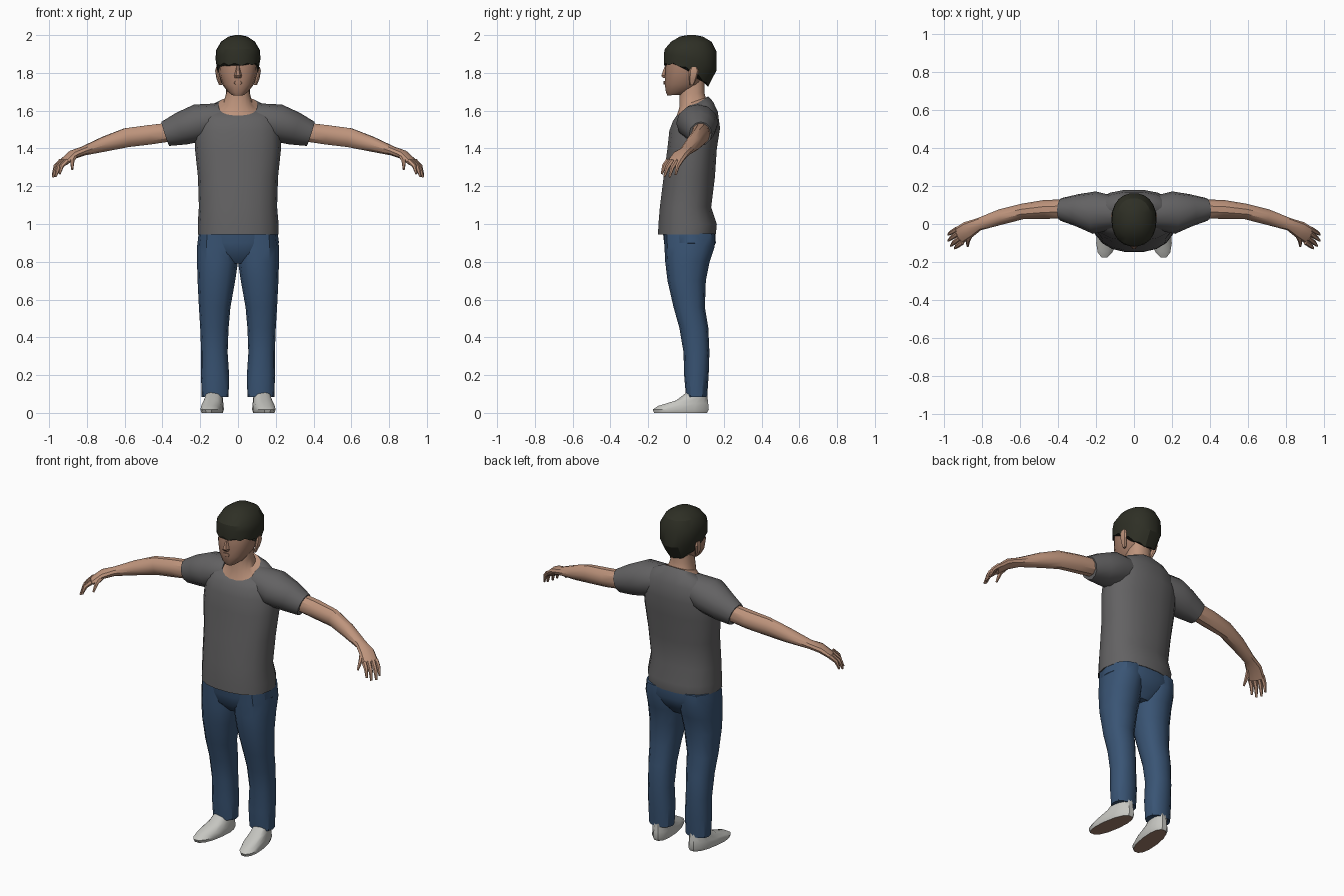
import bpy, math
from mathutils import Vector


def mat(name, r, g, b):
    m = bpy.data.materials.new(name)
    lin = [((c / 255 + 0.055) / 1.055) ** 2.4 for c in (r, g, b)]
    m.diffuse_color = (*lin, 1)
    return m


SKIN = mat("skin", 190, 148, 124)
FACE = mat("face_tan", 168, 128, 107)
SHIRT = mat("shirt_grey", 99, 98, 99)
DENIM = mat("denim_blue", 57, 84, 116)
HAIR = mat("hair_dark", 46, 47, 37)
SHOE = mat("shoe_white", 198, 198, 193)
SOLE = mat("sole_brown", 160, 126, 108)


def spow(v, p):
    return math.copysign(abs(v) ** (2 / p), v)


def flat_ring(z, cx, cy, rx, ry, tilt=0, bend=0, n=14, p=2.3, zig=0):
    """Horizontal superellipse; tilt and bend lift it along y."""
    pts = []
    for i in range(n):
        a = 2 * math.pi * i / n
        x, y = rx * spow(math.cos(a), p), ry * spow(math.sin(a), p)
        pts.append(Vector((cx + x, cy + y, z + tilt * y + bend * y * y + zig * (-1) ** i)))
    return pts


def path_rings(stops, n=10):
    """Cross-sections along a path; each stop is x, y, z, half width, half height."""
    c = [Vector(s[:3]) for s in stops]
    rings = []
    for i, s in enumerate(stops):
        d = (c[min(i + 1, len(c) - 1)] - c[max(i - 1, 0)]).normalized()
        side = d.cross(Vector((0, 0, 1))).normalized()
        up = side.cross(d)
        rings.append([c[i] + side * s[3] * math.cos(2 * math.pi * k / n)
                      + up * s[4] * math.sin(2 * math.pi * k / n) for k in range(n)])
    return rings


def loft(name, rings, material, mirror=False, angle=35):
    n = len(rings[0])
    verts = [v for r in rings for v in r]
    faces = [(j * n + i, j * n + (i + 1) % n, (j + 1) * n + (i + 1) % n, (j + 1) * n + i)
             for j in range(len(rings) - 1) for i in range(n)]
    faces += [tuple(reversed(range(n))), tuple(range(len(verts) - n, len(verts)))]
    me = bpy.data.meshes.new(name)
    me.from_pydata(verts, [], faces)
    me.materials.append(material)
    ob = bpy.data.objects.new(name, me)
    bpy.context.collection.objects.link(ob)
    bpy.ops.object.select_all(action='DESELECT')
    ob.select_set(True)
    bpy.context.view_layer.objects.active = ob
    # consistent outward normals
    bpy.ops.object.mode_set(mode='EDIT')
    bpy.ops.mesh.select_all(action='SELECT')
    bpy.ops.mesh.normals_make_consistent(inside=False)
    bpy.ops.object.mode_set(mode='OBJECT')
    bpy.ops.object.shade_smooth_by_angle(angle=math.radians(angle))
    if mirror:
        ob.modifiers.new("mirror", 'MIRROR').use_mirror_merge = False
    return ob


def spans(rows, **kw):
    """Rings from z, x min, x max, y min, y max, tilt."""
    return [flat_ring(z, (a + b) / 2, (c + d) / 2, (b - a) / 2, (d - c) / 2, t, **kw)
            for z, a, b, c, d, t in rows]


# Shirt body, ending in a scooped neckline
neckline = (1.625, -.105, .105, -.05, .12, .6)
loft("shirt_body", spans([
    (.945, -.213, .215, -.15, .16, 0), (1.0, -.213, .215, -.148, .165, 0),
    (1.09, -.207, .207, -.14, .135, 0), (1.25, -.212, .212, -.12, .155, 0),
    (1.40, -.228, .228, -.10, .165, 0), (1.50, -.225, .225, -.09, .182, .05),
    (1.57, -.21, .21, -.07, .17, .2), (1.605, -.17, .17, -.058, .145, .42),
    neckline], n=18), SHIRT)

# Sleeves
loft("sleeve", path_rings([
    (.09, .06, 1.555, .085, .085), (.21, .06, 1.535, .112, .1),
    (.30, .073, 1.505, .085, .088), (.385, .077, 1.477, .06, .067)], 12), SHIRT, True)

# Neck, starting at the neckline
loft("neck", spans([
    neckline, (1.645, -.075, .075, -.035, .105, .35),
    (1.69, -.064, .064, -.035, .098, .1), (1.76, -.064, .064, -.03, .10, 0)], n=18), SKIN)

# Arms and palms
loft("arm", path_rings([
    (.35, .08, 1.488, .05, .052), (.47, .077, 1.472, .05, .054),
    (.59, .066, 1.457, .041, .053), (.70, .038, 1.425, .041, .042),
    (.82, -.002, 1.386, .033, .025), (.875, -.03, 1.367, .045, .024),
    (.925, -.062, 1.325, .046, .017)]), SKIN, True)

# Fingers: knuckle then tip
fingers = {
    "index_finger": ((.905, -.095, 1.335), (.945, -.128, 1.265)),
    "middle_finger": ((.92, -.075, 1.335), (.966, -.115, 1.25)),
    "ring_finger": ((.93, -.05, 1.335), (.98, -.088, 1.248)),
    "little_finger": ((.935, -.028, 1.335), (.98, -.055, 1.26)),
    "thumb": ((.86, -.05, 1.365), (.878, -.118, 1.29)),
}
for name, (a, b) in fingers.items():
    a, b = Vector(a), Vector(b)
    m = a.lerp(b, .5) + Vector((.008, -.004, .008))
    loft(name, path_rings([(*a, .014, .014), (*m, .012, .012), (*b, .006, .006)], 6), SKIN, True)

# Head
loft("head", spans([
    (1.683, -.032, .032, -.10, 0, .05), (1.70, -.055, .055, -.108, .04, .05),
    (1.74, -.084, .084, -.114, .08, 0), (1.80, -.102, .102, -.112, .11, 0),
    (1.86, -.106, .106, -.108, .13, 0), (1.93, -.09, .09, -.08, .12, 0)], n=14), FACE)

# Nose, lips and ears
loft("nose", [flat_ring(z, 0, y, rx, ry, n=6, p=2) for z, y, rx, ry in
              ((1.772, -.108, .018, .015), (1.785, -.112, .02, .022),
               (1.815, -.108, .012, .014), (1.84, -.102, .009, .01))], FACE)
loft("lips", [flat_ring(z, 0, -.106, rx, .012, n=8, p=2) for z, rx in
              ((1.738, .018), (1.746, .028), (1.757, .018))], FACE)
loft("ear", [flat_ring(z, x, y, rx, ry, n=8, p=2) for z, x, y, rx, ry in
             ((1.735, .092, .03, .008, .01), (1.77, .103, .036, .011, .02),
              (1.81, .110, .042, .011, .026), (1.83, .108, .042, .008, .016))], SKIN, True)

# Bowl-cut hair with a ragged rim, low at the nape
loft("hair", [
    flat_ring(1.825, 0, .0, .111, .118, -.478, -2.65, 22, 2.2, .006),
    flat_ring(1.875, 0, .022, .119, .141, -.3, -1, 22, 2.2),
    flat_ring(1.92, 0, .025, .116, .138, -.05, 0, 22, 2.2),
    flat_ring(1.965, 0, .028, .09, .108, 0, 0, 22, 2.2),
    flat_ring(1.992, 0, .028, .05, .062, 0, 0, 22, 2.2),
    flat_ring(2.0, 0, .028, .015, .02, 0, 0, 22, 2.2)], HAIR, angle=28)

# Trousers: hips and legs
loft("trouser_hips", spans([
    (.79, -.07, .07, -.06, .09, 0), (.84, -.17, .17, -.105, .13, 0),
    (.90, -.214, .217, -.118, .16, 0), (.965, -.207, .208, -.125, .155, 0)], n=18), DENIM)
loft("trouser_leg", spans([
    (.085, .05, .192, 0, .112, 0), (.20, .047, .196, -.01, .12, 0),
    (.32, .055, .195, -.013, .124, 0), (.45, .05, .2, -.035, .118, 0),
    (.56, .04, .207, -.066, .1, 0), (.70, .015, .214, -.098, .105, 0),
    (.80, .0, .217, -.11, .125, 0), (.88, .0, .217, -.114, .152, 0),
    (.95, .01, .208, -.118, .152, 0)], n=12), DENIM, True)

# Shoes, splayed outward, with brown undersides
rings = [flat_ring(z, .128, y, rx, ry, t, n=14) for z, y, rx, ry, t in (
    (0, -.028, .052, .143, 0), (.018, -.028, .058, .152, 0), (.045, -.015, .054, .135, .06),
    (.078, .03, .047, .085, .15), (.112, .055, .042, .055, .1))]
for ring in rings:
    for v in ring:
        v.x -= .13 * (v.y - .04)
shoe = loft("shoe", rings, SHOE, True)
shoe.data.materials.append(SOLE)
for f in shoe.data.polygons:
    if f.normal.z < -.9:
        f.material_index = 1
